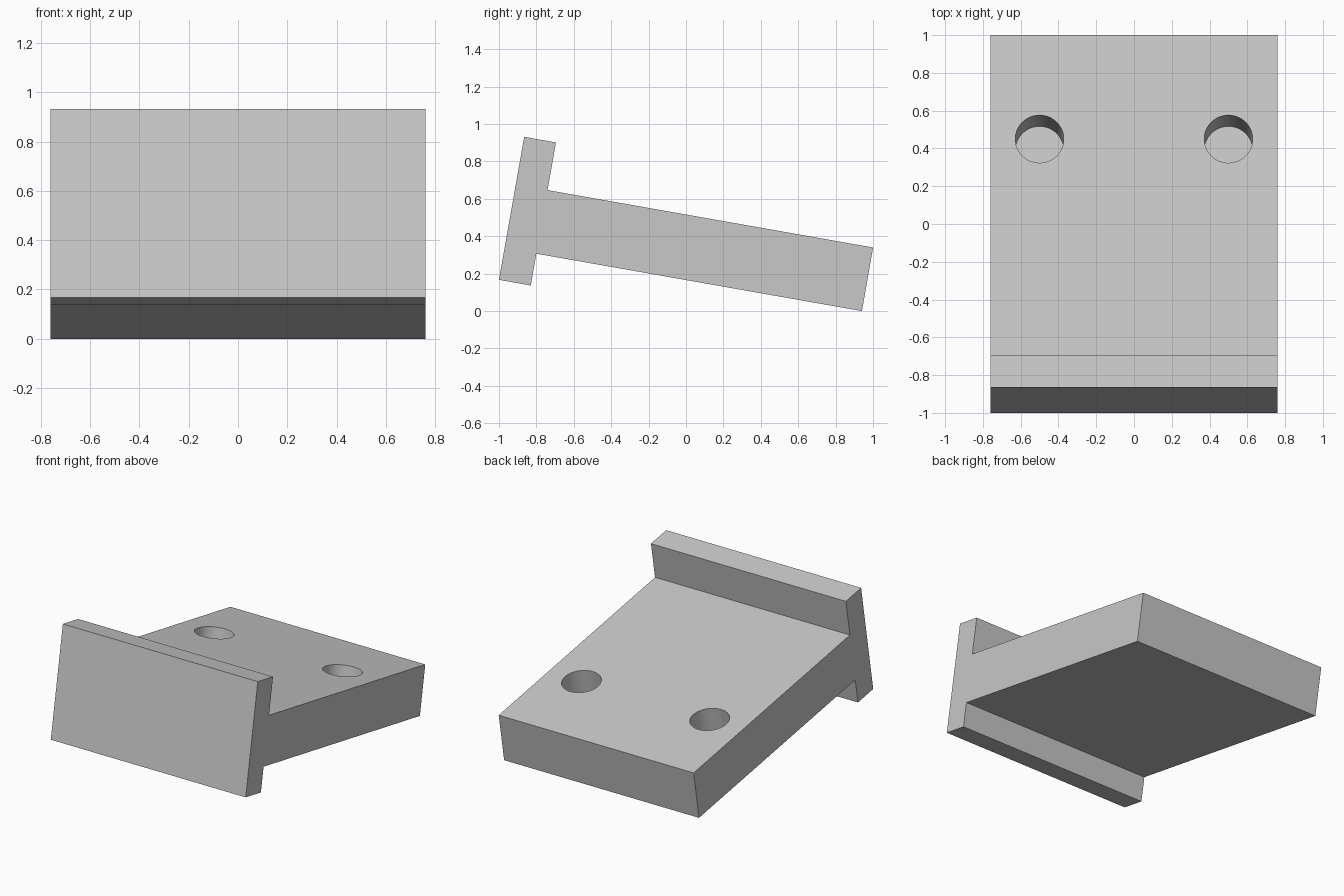
import bpy, bmesh, math
from mathutils import Matrix

if "Cube" in bpy.data.objects:
    bpy.data.objects.remove(bpy.data.objects["Cube"])

T = 0.1725           # flange thickness, base unit of the profile
LENGTH = 1.94        # overall length along the slab
HALF_W = 0.76
TILT = Matrix.Translation((0, -1, 0.167)) @ Matrix.Rotation(math.radians(-10), 4, 'X')

grey = bpy.data.materials.new("light grey")
grey.diffuse_color = (0.58, 0.58, 0.58, 1)
grey.use_nodes = True
grey.node_tree.nodes["Principled BSDF"].inputs["Base Color"].default_value = grey.diffuse_color


def make_object(name, bm):
    bm.transform(TILT)
    bmesh.ops.recalc_face_normals(bm, faces=bm.faces)
    mesh = bpy.data.meshes.new(name)
    bm.to_mesh(mesh)
    bm.free()
    mesh.materials.append(grey)
    obj = bpy.data.objects.new(name, mesh)
    bpy.context.collection.objects.link(obj)
    return obj


# Tilted bracket: T-shaped side profile extruded across the width
profile = [(0, 0), (T, 0), (T, T), (LENGTH, T), (LENGTH, 3 * T),
           (T, 3 * T), (T, 4.5 * T), (0, 4.5 * T)]
bm = bmesh.new()
side = bm.faces.new([bm.verts.new((-HALF_W, y, z)) for y, z in profile])
extruded = bmesh.ops.extrude_face_region(bm, geom=[side])["geom"]
bmesh.ops.translate(bm, vec=(2 * HALF_W, 0, 0),
                    verts=[v for v in extruded if isinstance(v, bmesh.types.BMVert)])
bracket = make_object("bracket", bm)

# Two round blind holes, closed by a thin skin at the underside
bpy.context.view_layer.objects.active = bracket
bracket.select_set(True)
for label, x in (("left", -0.5), ("right", 0.5)):
    bm = bmesh.new()
    bottom, top = T + 0.004, 3 * T + 0.1
    bmesh.ops.create_cone(bm, cap_ends=True, segments=64, radius1=0.128, radius2=0.128,
                          depth=top - bottom,
                          matrix=Matrix.Translation((x, 1.381, (top + bottom) / 2)))
    cutter = make_object(label + "_hole_cutter", bm)
    cut = bracket.modifiers.new(label + "_hole", 'BOOLEAN')
    cut.operation = 'DIFFERENCE'
    cut.solver = 'EXACT'
    cut.object = cutter
    bpy.ops.object.modifier_apply(modifier=cut.name)
    bpy.data.objects.remove(cutter, do_unlink=True)

bpy.ops.object.shade_smooth_by_angle(angle=math.radians(30))
